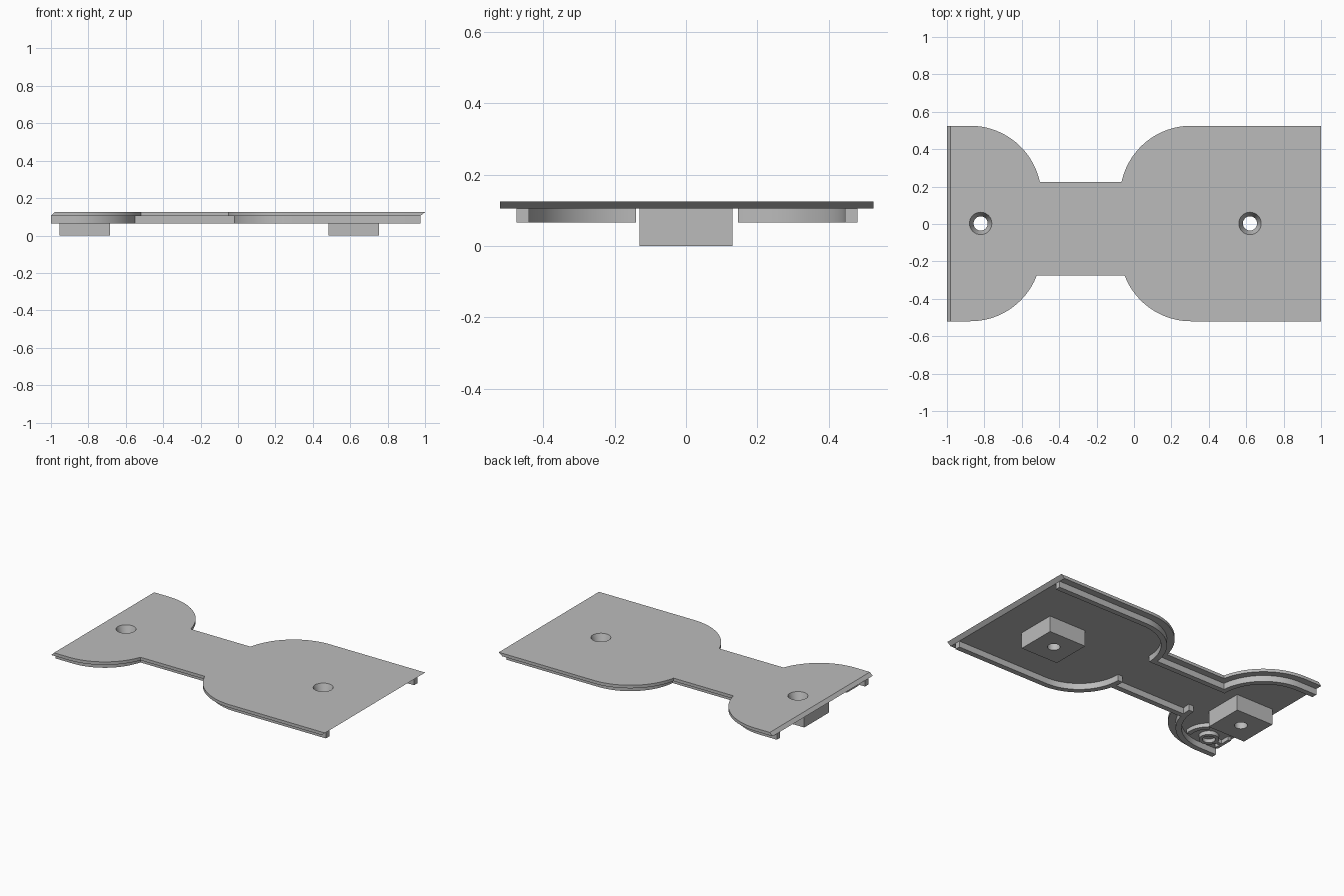
import bpy, bmesh
from math import sin, cos, asin, pi

if "Cube" in bpy.data.objects:
    bpy.data.objects.remove(bpy.data.objects["Cube"], do_unlink=True)

grey = bpy.data.materials.new("plain grey")
grey.use_nodes = True
colour = (0.5, 0.5, 0.5, 1)
grey.diffuse_color = colour
grey.node_tree.nodes["Principled BSDF"].inputs["Base Color"].default_value = colour

R = 0.38                      # corner radius of the plate
BIG_X, SMALL_X = 0.305, -0.875  # arc centres of the two wide ends
RAIL_OUT, RAIL_IN = 0.045, 0.08  # rail inset from the plate edge
Z_RAIL, Z_PLATE, Z_TOP = 0.065, 0.105, 0.125
SIDES = {"back": (1, 0.525, 0.225), "front": (-1, 0.52, 0.275)}
HOLES = {"small_end": -0.82, "big_end": 0.62}


def arc(cx, cy, r, a0, a1, n=24):
    return [(cx + r * cos(a0 + (a1 - a0) * i / n),
             cy + r * sin(a0 + (a1 - a0) * i / n)) for i in range(n + 1)]


def loft(name, rings):
    """Solid through stacked rings of equal length, capped at both ends."""
    bm = bmesh.new()
    loops = [[bm.verts.new(p) for p in ring] for ring in rings]
    n = len(loops[0])
    for a, b in zip(loops, loops[1:]):
        for i in range(n):
            j = (i + 1) % n
            bm.faces.new((a[i], a[j], b[j], b[i]))
    bm.faces.new(loops[0][::-1])
    bm.faces.new(loops[-1])
    bmesh.ops.recalc_face_normals(bm, faces=bm.faces)
    mesh = bpy.data.meshes.new(name)
    bm.to_mesh(mesh)
    bm.free()
    mesh.materials.append(grey)
    ob = bpy.data.objects.new(name, mesh)
    bpy.context.collection.objects.link(ob)
    return ob


def prism(name, outline, z0, z1):
    return loft(name, [[(x, y, z) for x, y in outline] for z in (z0, z1)])


def box(name, x0, x1, y0, y1, z0, z1):
    return prism(name, [(x0, y0), (x1, y0), (x1, y1), (x0, y1)], z0, z1)


def cut(ob, cutter):
    mod = ob.modifiers.new("hole", "BOOLEAN")
    mod.operation = "DIFFERENCE"
    mod.solver = "EXACT"
    mod.object = cutter
    bpy.context.view_layer.objects.active = ob
    bpy.ops.object.modifier_apply(modifier=mod.name)


def plate_edge(side, x_left, x_right):
    """One long edge of the plate, running from right to left."""
    s, edge, neck = SIDES[side]
    cy = edge - R
    a = asin((neck - cy) / R)
    pts = [(x_right, edge)] + arc(BIG_X, cy, R, pi / 2, pi - a)
    pts += arc(SMALL_X, cy, R, a, pi / 2) + [(x_left, edge)]
    return [(x, s * y) for x, y in pts]


def plate_ring(z, x_left, x_right):
    pts = plate_edge("back", x_left, x_right) + plate_edge("front", x_left, x_right)[::-1]
    return [(x, y, z) for x, y in pts]


# Cover plate with slanted ends
plate = loft("cover_plate", [plate_ring(Z_PLATE, -1, 0.975),
                             plate_ring(Z_TOP, -0.98, 1)])

# Mounting blocks with countersunk screw holes through the plate
parts = [plate]
for label, x in HOLES.items():
    block = box(label + "_mounting_block", x - 0.135, x + 0.135, -0.13, 0.13, 0, Z_PLATE)
    levels = ((-0.05, 0.038), (0.065, 0.038), (Z_TOP, 0.06), (0.15, 0.06))
    cutter = loft("hole_cutter", [[(px, py, z) for px, py in arc(x, 0.003, r, 0, 2 * pi, 32)[:-1]]
                                  for z, r in levels])
    cut(plate, cutter)
    cut(block, cutter)
    bpy.data.objects.remove(cutter, do_unlink=True)
    parts.append(block)

# Locating rails under the plate
for side, (s, edge, neck) in SIDES.items():
    cy = edge - R
    for label, cx, x_end, a_end in (("big_end", BIG_X, 0.975, pi), ("small_end", SMALL_X, -1, 0)):
        outer, inner = [[(x_end, edge - d)] + arc(cx, cy, R - d, pi / 2, a_end)
                        for d in (RAIL_OUT, RAIL_IN)]
        outline = [(x, s * y) for x, y in outer + inner[::-1]]
        parts.append(prism(f"{side}_{label}_rail", outline, Z_RAIL, Z_PLATE))
    ya, yb = sorted((s * (neck - RAIL_OUT), s * (neck - RAIL_IN)))
    parts.append(box(side + "_neck_rail", SMALL_X + R - RAIL_OUT - 0.01,
                     BIG_X - R + RAIL_OUT + 0.01, ya, yb, Z_RAIL, Z_PLATE))

# Small ring clip and its forked ribs under the small end
ring_x, ring_y = -0.87, -0.35
ring = prism("clip_ring", arc(ring_x, ring_y, 0.06, 0, 2 * pi, 32)[:-1], 0.08, Z_PLATE)
bore = prism("bore_cutter", arc(ring_x, ring_y, 0.038, 0, 2 * pi, 32)[:-1], 0.05, 0.15)
cut(ring, bore)
bpy.data.objects.remove(bore, do_unlink=True)
parts.append(ring)
parts.append(box("clip_rib", -0.98, -0.92, -0.36, -0.34, 0.08, Z_PLATE))
parts.append(box("clip_crossbar", -0.98, -0.96, -0.4, -0.28, 0.08, Z_PLATE))
curve = arc(ring_x, ring_y, 0.15, -0.2, 0.9, 12) + arc(ring_x, ring_y, 0.12, 0.9, -0.2, 12)
parts.append(prism("clip_guard", curve, 0.08, Z_PLATE))

# Smooth the curved walls, keep the edges crisp
bpy.ops.object.select_all(action="DESELECT")
for ob in parts:
    ob.select_set(True)
bpy.context.view_layer.objects.active = plate
bpy.ops.object.shade_smooth_by_angle(angle=pi / 9)
